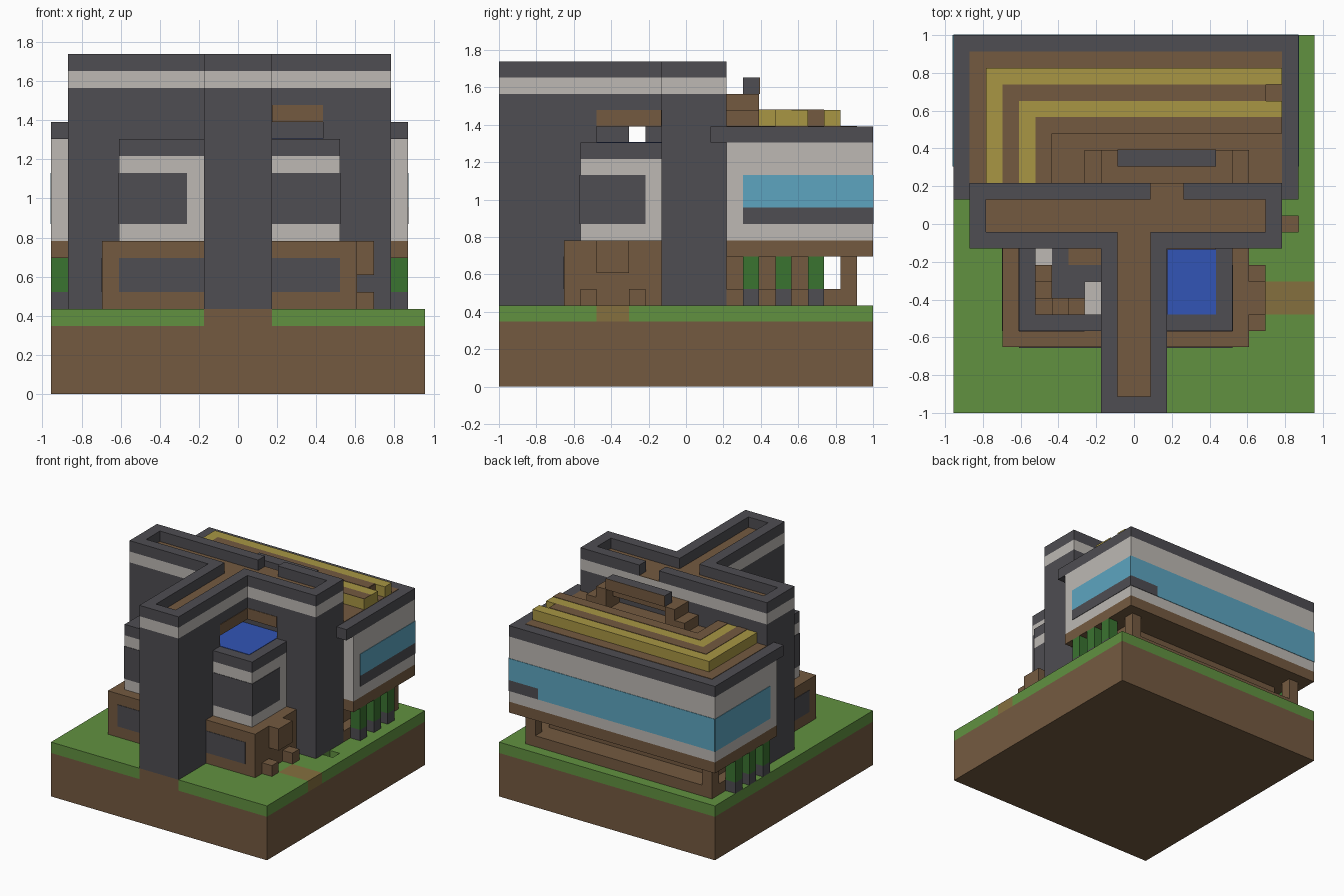
import bpy
import bmesh
from mathutils import Vector

cube = bpy.data.objects.get("Cube")
if cube:
    bpy.data.objects.remove(cube, do_unlink=True)

UNIT = 2 / 23      # edge of one building block
THIN = 0.04        # plate thickness in blocks
ORIGIN = Vector((11, 11.5, 0))


def material(name, *rgb):
    color = [((c / 255 + 0.055) / 1.055) ** 2.4 for c in rgb] + [1]
    mat = bpy.data.materials.new(name)
    mat.use_nodes = True
    mat.diffuse_color = color
    mat.node_tree.nodes["Principled BSDF"].inputs["Base Color"].default_value = color
    return mat


DARK = material("charcoal", 78, 77, 82)
BROWN = material("earth brown", 116, 90, 64)
GRASS = material("grass green", 97, 145, 64)
WHITE = material("pale plaster", 189, 185, 180)
GLASS = material("window blue", 93, 165, 192)
WATER = material("water blue", 50, 85, 182)
STRAW = material("straw yellow", 168, 150, 68)
LEAF = material("leaf green", 58, 115, 48)
PATH = material("path tan", 133, 112, 62)


def part(name, mat, *boxes):
    """One object made of boxes, each given as x, y and z spans in blocks."""
    bm = bmesh.new()
    for spans in boxes:
        lo, hi = (Vector(v) for v in zip(*spans))
        cube = bmesh.ops.create_cube(bm, size=1)
        for v in cube["verts"]:
            unit = v.co + Vector((0.5, 0.5, 0.5))
            v.co = (lo + unit * (hi - lo) - ORIGIN) * UNIT
    mesh = bpy.data.meshes.new(name)
    bm.to_mesh(mesh)
    bm.free()
    mesh.materials.append(mat)
    obj = bpy.data.objects.new(name, mesh)
    bpy.context.collection.objects.link(obj)
    return obj


def layer(name, mat, z, *areas):
    """Boxes that share one height span."""
    return part(name, mat, *[(x, y, z) for x, y in areas])


def on_top(z):
    return (z, z + THIN)


def before(v):
    return (v - THIN, v)


# Ground: dirt, grass with a small pit, and a path to the door
part("dirt", BROWN, ((0, 22), (0, 23), (0, 4)), ((9, 13), (0, 10), (4, 5)))
layer("grass", GRASS, (4, 5),
      ((0, 9), (0, 23)), ((9, 13), (10, 23)), ((13, 19), (0, 23)),
      ((19, 22), (0, 6)), ((19, 22), (8, 11)), ((19, 20), (11, 12)),
      ((21, 22), (11, 12)), ((19, 22), (12, 23)))
layer("path", PATH, (4, 5), ((19, 22), (6, 8)))

# T-shaped tower, with an open level for the water
STEM = ((9, 13), (0, 10))
BAR = ((1, 20), (10, 14))
layer("tower_lower", DARK, (5, 15), STEM, BAR)
layer("tower_open_level", DARK, (15, 16),
      ((9, 13), (0, 6)), ((9, 11), (6, 8)), ((9, 11), (9, 10)),
      ((1, 20), (11, 14)), ((1, 11), (10, 11)), ((16, 20), (10, 11)))
layer("tower_upper", DARK, (16, 18), STEM, BAR)
layer("tower_band", WHITE, (18, 19), STEM, BAR)
layer("tower_parapet", DARK, (19, 20),
      ((9, 10), (0, 11)), ((12, 13), (0, 11)), ((10, 12), (0, 1)),
      ((1, 9), (10, 11)), ((13, 20), (10, 11)),
      ((1, 2), (11, 14)), ((19, 20), (11, 14)),
      ((2, 12), (13, 14)), ((14, 19), (13, 14)))
layer("tower_roof", BROWN, on_top(19),
      ((10, 12), (1, 11)), ((2, 19), (11, 13)), ((12, 14), (13, 14)))
layer("water_lintel", BROWN, (16, 17),
      ((13, 16), before(10)), (on_top(13), (6, 10)))

# Ground floor on both sides of the stem
layer("ground_floor", BROWN, (5, 9), ((3, 9), (4, 10)), ((13, 18), (4, 10)))
layer("ground_floor_windows", DARK, (6, 8),
      ((4, 9), before(4)), ((13, 17), before(4)), (before(3), (5, 10)))
part("door_surround", BROWN,
     ((18, 19), (5, 6), (5, 6)), ((18, 19), (8, 9), (5, 6)),
     ((18, 19), (6, 8), (7, 9)))

# Right upper room with the pool on its roof
ROOM = ((13, 17), (5, 10))
layer("pool_room_walls", WHITE, (9, 14), ROOM)
layer("pool_room_rim", DARK, (14, 15), ROOM)
layer("pool_room_window", DARK, (10, 13),
      ((13, 17), before(5)), (on_top(17), (5, 9)))
layer("pool_water", WATER, on_top(15), ((11, 16), (6, 11)))

# Left upper room, open to the sky, with a winding stair
WALLS = (((4, 5), (5, 10)), ((5, 9), (5, 6)))
layer("stair_room_walls", WHITE, (9, 14), *WALLS)
layer("stair_room_rim", DARK, (14, 15), *WALLS)
layer("stair_room_window", DARK, (10, 13),
      ((4, 8), before(5)), (before(4), (5, 10)))
layer("stair_room_floor", DARK, on_top(9), ((5, 9), (6, 10)))
layer("stair_room_mat", BROWN, (9, 9 + 2 * THIN), ((7, 9), (9, 10)))
part("stair_landings", WHITE,
     ((8, 9), (6, 8), (9, 14)), ((5, 6), (9, 10), (9, 9.1)))
steps = [(7, 6), (6, 6), (5, 6), (5, 7), (5, 8)]
part("stair_steps", BROWN,
     *[((x, x + 1), (y, y + 1), (9, 13.2 - 0.8 * n))
       for n, (x, y) in enumerate(steps)])

# Raised back wing
layer("wing_underside", BROWN, (8, 9), ((0, 21), (14, 23)))
layer("wing_walls", WHITE, (9, 15), ((0, 21), (14, 23)))
layer("wing_rim", DARK, (15, 16),
      ((0, 21), (14, 23)), ((0, 1), (13, 14)), ((20, 21), (13, 14)))
layer("wing_windows", GLASS, (11, 13),
      (on_top(21), (15, 23)), (before(0), (15, 23)), ((0, 21), on_top(23)))
layer("wing_window_sill", GLASS, (10, 11),
      (before(0), (15, 23)), ((0, 18), on_top(23)))
layer("wing_dark_sill", DARK, (10, 11),
      (on_top(21), (15, 23)), ((18, 21), on_top(23)))
layer("wing_roof", BROWN, on_top(16), ((1, 20), (14, 22)))

# Supports below the wing
part("wing_support", BROWN,
     ((2, 19), (14, 20), (5, 8)), ((1, 20), (14, 21), (5, 6)),
     ((1, 2), (21, 22), (5, 8)), ((19, 20), (21, 22), (5, 8)),
     ((2, 19), (21, 22), (5, 6)))

# Potted plants along both ends
spots = [((x, x + 1), (y, y + 1)) for x in (0, 20) for y in (15, 17, 19)]
layer("plant_pots", DARK, (5, 6), *spots)
layer("plants", LEAF, (6, 8), *spots)

# Striped terrace on the wing roof
layer("terrace", STRAW, (16, 17),
      ((2, 6), (14, 21)), ((6, 19), (17, 21)),
      ((19, 20), (20, 21)), ((19, 20), (17, 19)))
layer("terrace_stripes", BROWN, on_top(17),
      ((3, 4), (14, 20)), ((4, 19), (19, 20)),
      ((5, 6), (14, 18)), ((6, 20), (17, 18)))
layer("terrace_notch", BROWN, (16, 17), (on_top(19), (19, 20)))

# Stepped bridge from the terrace to the tower roof
part("bridge_steps", BROWN,
     ((8, 9), (14, 16), (16, 17)), ((17, 18), (14, 16), (16, 17)),
     ((9, 10), (14, 16), (16, 18)), ((16, 17), (14, 16), (16, 18)),
     ((10, 16), (14, 15), (17, 18)), ((10, 16), on_top(16), (18, 19)))
part("bridge_beam", DARK, ((10, 16), (15, 16), (18, 19)))
